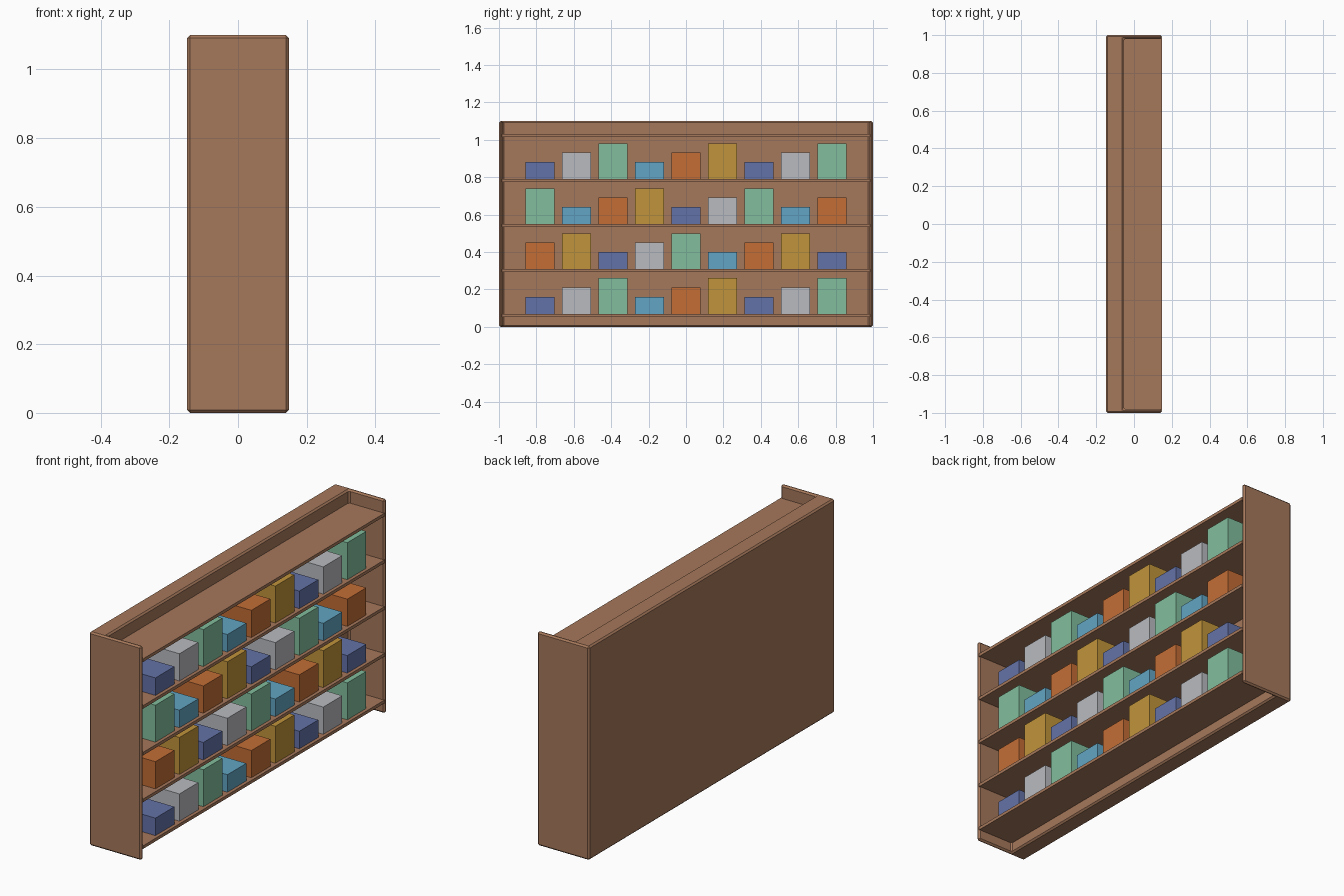
import bpy
import bmesh

cube = bpy.data.objects.get("Cube")
if cube:
    bpy.data.objects.remove(cube, do_unlink=True)


def make_material(name, hex_colour):
    channels = [int(hex_colour[i:i + 2], 16) / 255 for i in (0, 2, 4)]
    linear = [c / 12.92 if c < 0.04045 else ((c + 0.055) / 1.055) ** 2.4 for c in channels]
    mat = bpy.data.materials.new(name)
    mat.use_nodes = True
    mat.diffuse_color = (*linear, 1)
    mat.node_tree.nodes["Principled BSDF"].inputs["Base Color"].default_value = (*linear, 1)
    return mat


def add_object(name, bm, mat):
    bmesh.ops.recalc_face_normals(bm, faces=bm.faces)
    mesh = bpy.data.meshes.new(name)
    bm.to_mesh(mesh)
    bm.free()
    mesh.materials.append(mat)
    obj = bpy.data.objects.new(name, mesh)
    bpy.context.collection.objects.link(obj)
    return obj


def add_box(name, low, high, mat):
    bm = bmesh.new()
    bmesh.ops.create_cube(bm, size=1)
    for v in bm.verts:
        v.co = [(a + b) / 2 + c * (b - a) for a, b, c in zip(low, high, v.co)]
    return add_object(name, bm, mat)


wood = make_material("wood brown", "A6785B")
goods = [make_material(name, colour) for name, colour in (
    ("blue", "6472A8"), ("light grey", "BABBC0"), ("mint green", "82BE9D"),
    ("sky blue", "62A5C3"), ("orange", "C36D35"), ("mustard", "C0943B"))]

DEPTH, HEIGHT = 0.148, 1.1      # half depth and full height of the cabinet
BACK, INNER = -0.055, 0.98      # front of the back panel, inner face of the sides

# Cabinet shell: a U-shaped plan extruded upwards, with chamfered edges
plan = [(-DEPTH, -1), (DEPTH, -1), (DEPTH, -INNER), (BACK, -INNER),
        (BACK, INNER), (DEPTH, INNER), (DEPTH, 1), (-DEPTH, 1)]
bm = bmesh.new()
base = bm.faces.new([bm.verts.new((x, y, 0)) for x, y in plan])
extruded = bmesh.ops.extrude_face_region(bm, geom=[base], use_keep_orig=True)
top_verts = [g for g in extruded["geom"] if isinstance(g, bmesh.types.BMVert)]
bmesh.ops.translate(bm, verts=top_verts, vec=(0, 0, HEIGHT))
shell = add_object("cabinet_shell", bm, wood)
bevel = shell.modifiers.new("chamfer", "BEVEL")
bevel.width = 0.008
bevel.segments = 1

# Shelves, each but the top one carrying a row of boxes in repeating colours
for row in range(5):
    top = 0.07 + row * 0.2405
    add_box(f"shelf_{row + 1}", (BACK - 0.01, -INNER - 0.004, top - 0.016),
            (DEPTH - 0.001, INNER + 0.004, top), wood)
    if row == 4:
        break
    for column in range(9):
        kind = (column + row * 4) % 6
        y = (column - 4) * 0.195
        height = 0.09 + 0.05 * (kind % 3)
        add_box(f"box_{row + 1}_{column + 1}", (-0.05, y - 0.077, top),
                (0.13, y + 0.077, top + height), goods[kind])
